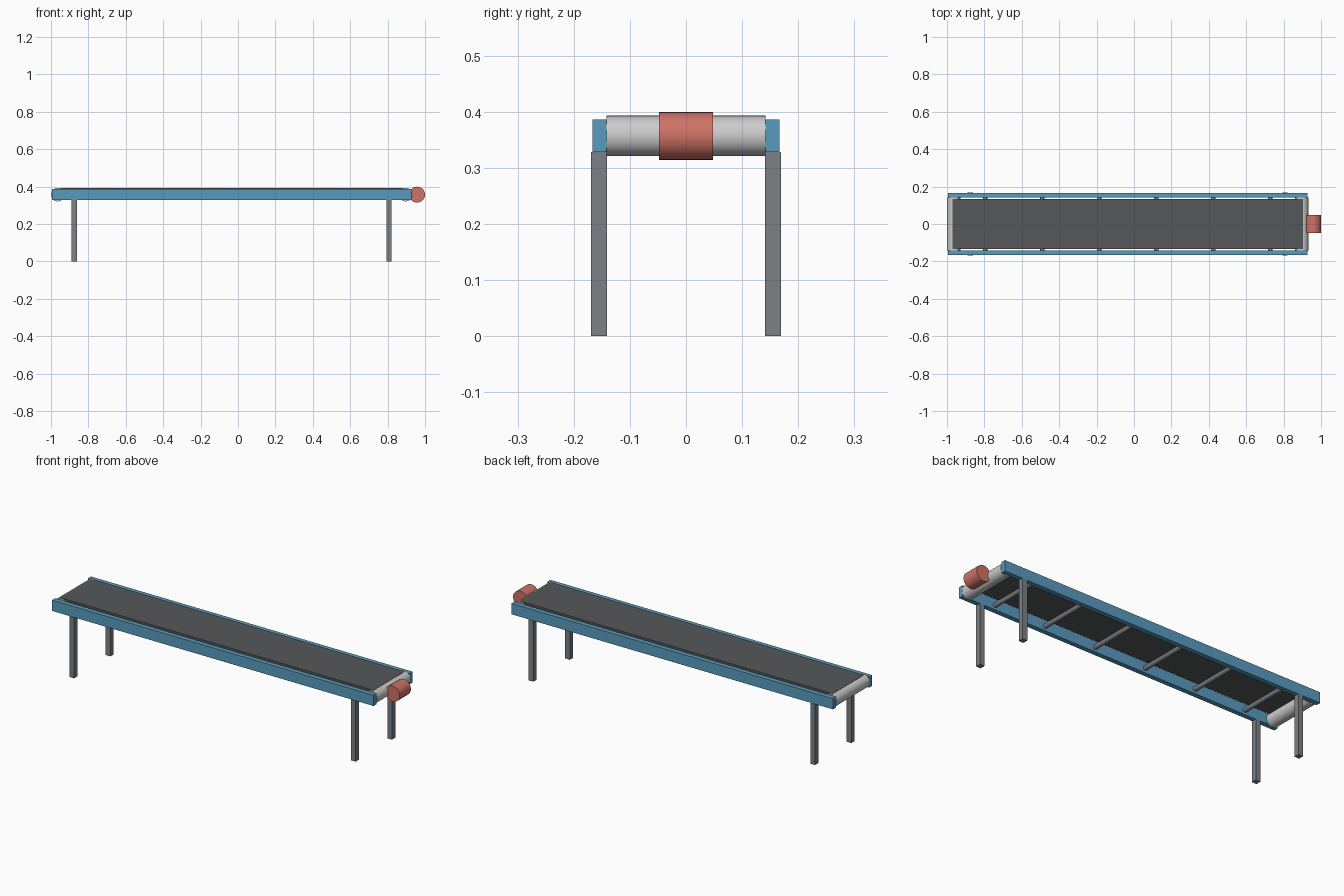
import bpy, math

if "Cube" in bpy.data.objects:
    bpy.data.objects.remove(bpy.data.objects["Cube"])

CX = -0.034          # centre of the conveyor bed (the motor overhangs at +x)
AXLE_Z = 0.357


def material(name, color):
    m = bpy.data.materials.new(name)
    m.diffuse_color = (*color, 1)
    m.use_nodes = True
    m.node_tree.nodes["Principled BSDF"].inputs["Base Color"].default_value = m.diffuse_color
    return m


BLUE = material("rail_blue", (0.10, 0.33, 0.52))
DARK = material("belt_dark", (0.09, 0.095, 0.10))
STEEL = material("roller_steel", (0.60, 0.62, 0.63))
GREY = material("leg_grey", (0.20, 0.22, 0.24))
RED = material("motor_red", (0.62, 0.17, 0.13))


def box(name, center, size, mat):
    bpy.ops.mesh.primitive_cube_add(size=1, location=center)
    o = bpy.context.object
    o.name = name
    o.scale = size
    bpy.ops.object.transform_apply(location=False, rotation=False, scale=True)
    o.data.materials.append(mat)
    return o


def cylinder(name, x, z, radius, length, mat, sides=32):
    # cylinder lying along y
    bpy.ops.mesh.primitive_cylinder_add(vertices=sides, radius=radius, depth=length,
                                        location=(x, 0, z), rotation=(math.pi / 2, 0, 0))
    o = bpy.context.object
    o.name = name
    bpy.ops.object.shade_smooth_by_angle(angle=math.radians(35))
    o.data.materials.append(mat)
    return o


# belt surface
box("belt", (CX, 0, 0.387), (1.874, 0.267, 0.013), DARK)

# side rails and legs
for side, s in (("front", -1), ("back", 1)):
    box(f"{side}_rail", (CX, s * 0.1542, 0.3570), (1.923, 0.0255, 0.058), BLUE)
    for end, x in (("left", CX - 0.8415), ("right", CX + 0.8415)):
        box(f"{side}_{end}_leg", (x, s * 0.1552, 0.164), (0.028, 0.0285, 0.328), GREY)

# end rollers
for end, s in (("left", -1), ("right", 1)):
    cylinder(f"{end}_roller", CX + s * 0.930, AXLE_Z, 0.036, 0.283, STEEL)

# support idlers under the belt
for i in range(6):
    cylinder(f"idler_{i + 1}", CX + (i - 2.5) * 0.305, 0.352, 0.012, 0.283, GREY, 16)

# drive motor
cylinder("drive_motor", 0.9575, AXLE_Z, 0.0425, 0.096, RED)
